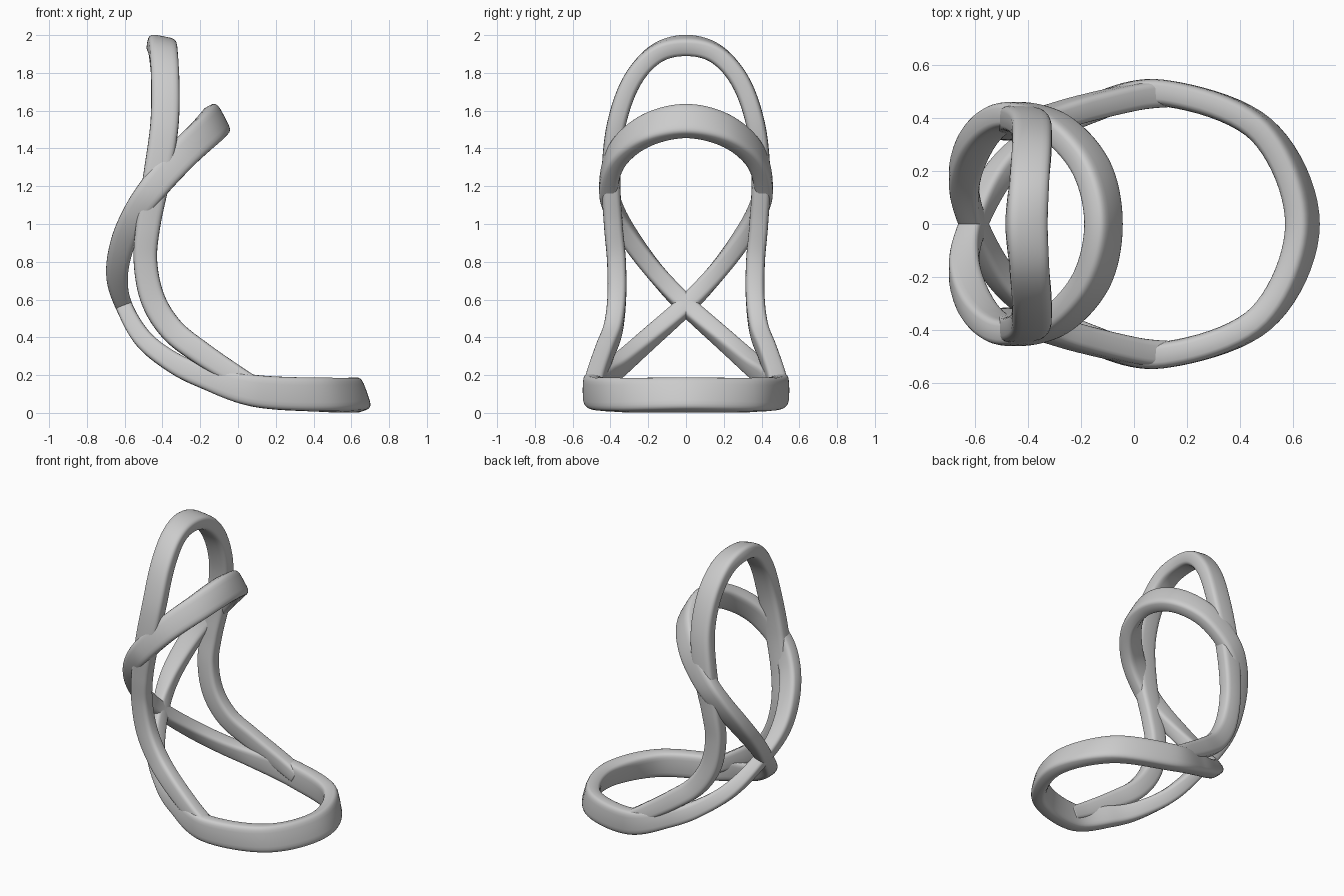
import bpy, bmesh, math
from mathutils import Vector

cube = bpy.data.objects.get("Cube")
if cube:
    bpy.data.objects.remove(cube, do_unlink=True)

grey = bpy.data.materials.new("plain_grey")
grey.use_nodes = True
colour = (0.6, 0.6, 0.6, 1)
grey.diffuse_color = colour
grey.node_tree.nodes["Principled BSDF"].inputs["Base Color"].default_value = colour

STEPS, SIDES = 10, 24


def mirrored(points):
    return [(x, -y, z, a, w) for x, y, z, a, w in points]


def spline(points, closed):
    """Smooth path through points of x, y, z, section tilt and section width."""
    n, path = len(points), []
    pick = (lambda i: points[i % n]) if closed else (lambda i: points[min(max(i, 0), n - 1)])
    for i in range(n if closed else n - 1):
        ctrl = list(zip(*(pick(i + k) for k in (-1, 0, 1, 2))))
        for s in range(STEPS):
            t = s / STEPS
            path.append([b + t * (c - a + t * (2*a - 5*b + 4*c - d + t * (3*(b - c) + d - a))) / 2
                         for a, b, c, d in ctrl])
    if not closed:
        path.append(list(points[-1]))
    return path


def band(name, points, closed, thickness):
    """Sweep a rounded rectangle whose long side lies in the xz plane."""
    path = spline(points, closed)
    n = len(path)
    bm = bmesh.new()
    rings = []
    for i, (x, y, z, tilt, width) in enumerate(path):
        nxt = path[(i + 1) % n] if closed else path[min(i + 1, n - 1)]
        prv = path[i - 1] if closed else path[max(i - 1, 0)]
        tangent = (Vector(nxt[:3]) - Vector(prv[:3])).normalized()
        a = math.radians(tilt)
        wide = Vector((math.cos(a), 0, math.sin(a)))
        wide = (wide - tangent * wide.dot(tangent)).normalized()
        thin = tangent.cross(wide)
        ring = []
        for k in range(SIDES):
            c, s = (f(math.tau * k / SIDES) for f in (math.cos, math.sin))
            u = math.copysign(abs(c) ** 0.5, c) * width / 2
            v = math.copysign(abs(s) ** 0.5, s) * thickness / 2
            ring.append(bm.verts.new(Vector((x, y, z)) + wide * u + thin * v))
        rings.append(ring)
    for i in range(n if closed else n - 1):
        r, q = rings[i], rings[(i + 1) % n]
        for k in range(SIDES):
            j = (k + 1) % SIDES
            bm.faces.new((r[k], r[j], q[j], q[k]))
    if not closed:
        bm.faces.new(rings[0])
        bm.faces.new(rings[-1])
    bmesh.ops.recalc_face_normals(bm, faces=bm.faces)
    mesh = bpy.data.meshes.new(name)
    bm.to_mesh(mesh)
    bm.free()
    mesh.materials.append(grey)
    mesh.shade_smooth()
    obj = bpy.data.objects.new(name, mesh)
    bpy.context.collection.objects.link(obj)


# Figure-eight loop: floor ring, crossing at the back, then the tilted upper ring
floor_half = [
    (0.635, 0, 0.095, 110, 0.18), (0.48, 0.355, 0.095, 102, 0.18),
    (0.1, 0.495, 0.115, 88, 0.17), (-0.17, 0.43, 0.19, 70, 0.13),
    (-0.34, 0.34, 0.265, 57, 0.11), (-0.5, 0.2, 0.39, 40, 0.1),
    (-0.605, 0, 0.57, 20, 0.09)]
upper_half = [
    (-0.64, 0.15, 0.73, 0, 0.115), (-0.61, 0.28, 0.9, -15, 0.13),
    (-0.54, 0.375, 1.06, -30, 0.135), (-0.44, 0.41, 1.2, -40, 0.15),
    (-0.29, 0.36, 1.37, -48, 0.165), (-0.16, 0.21, 1.495, -56, 0.175),
    (-0.115, 0, 1.545, -62, 0.18)]
half = floor_half + mirrored(upper_half)
band("figure_eight_loop", half + mirrored(half[-2:0:-1]), True, 0.1)

# Tall arch: rises from both sides of the floor ring and closes over the top
side = [
    (0.12, 0.49, 0.12, 52, 0.1), (0, 0.478, 0.19, 52, 0.11),
    (-0.2, 0.432, 0.32, 48, 0.125), (-0.35, 0.387, 0.44, 40, 0.13),
    (-0.45, 0.367, 0.6, 22, 0.13), (-0.49, 0.368, 0.8, 5, 0.125),
    (-0.475, 0.385, 1.0, -6, 0.13), (-0.43, 0.397, 1.25, -10, 0.145),
    (-0.39, 0.37, 1.52, -5, 0.15), (-0.385, 0.29, 1.75, 0, 0.15),
    (-0.395, 0.16, 1.9, -6, 0.15)]
band("tall_arch", side + [(-0.405, 0, 1.945, -11, 0.155)] + mirrored(side[::-1]), False, 0.1)
